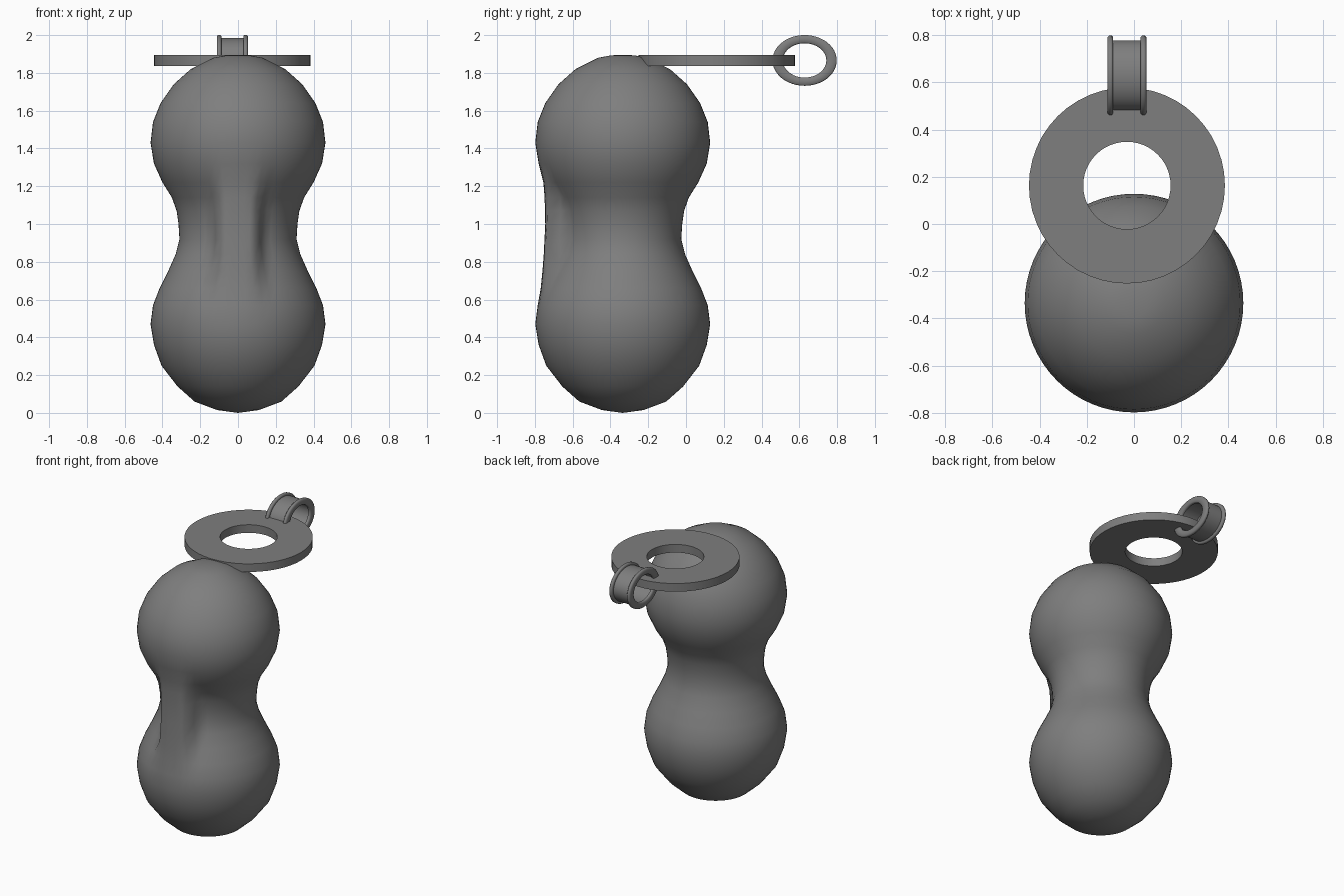
import bpy, bmesh, math
from mathutils import Matrix

cube = bpy.data.objects.get("Cube")
if cube:
    bpy.data.objects.remove(cube, do_unlink=True)

grey = bpy.data.materials.new("mid grey")
grey.use_nodes = True
colour = (0.21, 0.21, 0.21, 1)
grey.diffuse_color = colour
grey.node_tree.nodes["Principled BSDF"].inputs["Base Color"].default_value = colour


def lathe(name, profile, segments, closed=False, angle=30):
    """Spin (radius, height) points around z; closed profiles make rings."""
    bm = bmesh.new()
    rings = []
    for r, z in profile:
        if r == 0:
            rings.append([bm.verts.new((0, 0, z))] * segments)
        else:
            turns = [math.tau * i / segments for i in range(segments)]
            rings.append([bm.verts.new((r * math.cos(a), r * math.sin(a), z)) for a in turns])
    pairs = list(zip(rings, rings[1:]))
    if closed:
        pairs.append((rings[-1], rings[0]))
    for low, high in pairs:
        for i in range(segments):
            j = (i + 1) % segments
            corners = dict.fromkeys((low[i], low[j], high[j], high[i]))
            bm.faces.new(list(corners))
    bmesh.ops.recalc_face_normals(bm, faces=bm.faces)
    mesh = bpy.data.meshes.new(name)
    bm.to_mesh(mesh)
    bm.free()
    mesh.materials.append(grey)
    obj = bpy.data.objects.new(name, mesh)
    bpy.context.collection.objects.link(obj)
    bpy.ops.object.select_all(action="DESELECT")
    obj.select_set(True)
    bpy.context.view_layer.objects.active = obj
    bpy.ops.object.shade_smooth_by_angle(angle=math.radians(angle))
    return obj


def interpolate(points, z):
    for (z0, v0), (z1, v1) in zip(points, points[1:]):
        if z0 <= z <= z1:
            return v0 + (v1 - v0) * (z - z0) / (z1 - z0)
    return 0


# Double-bulb body
outline = [(0, 0), (0.11, 0.015), (0.23, 0.06), (0.32, 0.14), (0.405, 0.25),
           (0.445, 0.36), (0.463, 0.47), (0.45, 0.57), (0.415, 0.66),
           (0.37, 0.75), (0.33, 0.84), (0.31, 0.92), (0.315, 1.0),
           (0.325, 1.07), (0.35, 1.14), (0.4, 1.22), (0.445, 1.32),
           (0.463, 1.43), (0.45, 1.54), (0.41, 1.64), (0.34, 1.74),
           (0.25, 1.82), (0.13, 1.88), (0.06, 1.893), (0, 1.895)]
body = lathe("body", outline, 64, angle=80)

# Upright ridge that bridges the front of the waist
ridge = [(0.6, 0.44), (0.8, 0.42), (1.0, 0.41), (1.2, 0.415), (1.3, 0.44)]
for v in body.data.vertices:
    depth = interpolate(ridge, v.co.z)
    if depth and v.co.y < 0:
        t = min(1, max(0, (0.145 - abs(v.co.x)) / 0.06))
        target = -math.sqrt(max(0, depth ** 2 - v.co.x ** 2 * 0.6))
        if target < v.co.y:
            v.co.y += (target - v.co.y) * t * t * (3 - 2 * t)
body.location = (0, -0.335, 0)

# Flat washer resting on the crown
washer = lathe("washer", [(0.185, 1.837), (0.415, 1.837), (0.415, 1.895), (0.185, 1.895)],
               48, closed=True)
washer.location = (-0.03, 0.163, 0)

# Oval flanged loop through the washer edge
half = [(0.126, 0.058), (0.115, 0.064), (0.115, 0.076), (0.122, 0.082),
        (0.163, 0.082), (0.17, 0.076), (0.17, 0.064), (0.163, 0.058), (0.15, 0.058)]
section = half + [(r, -z) for r, z in reversed(half)]
loop = lathe("flanged_loop", section, 48, closed=True, angle=50)
loop.data.transform(Matrix.Diagonal((0.79, 1, 1, 1)))
loop.rotation_euler = (0, math.pi / 2, 0)
loop.location = (-0.03, 0.628, 1.866)
